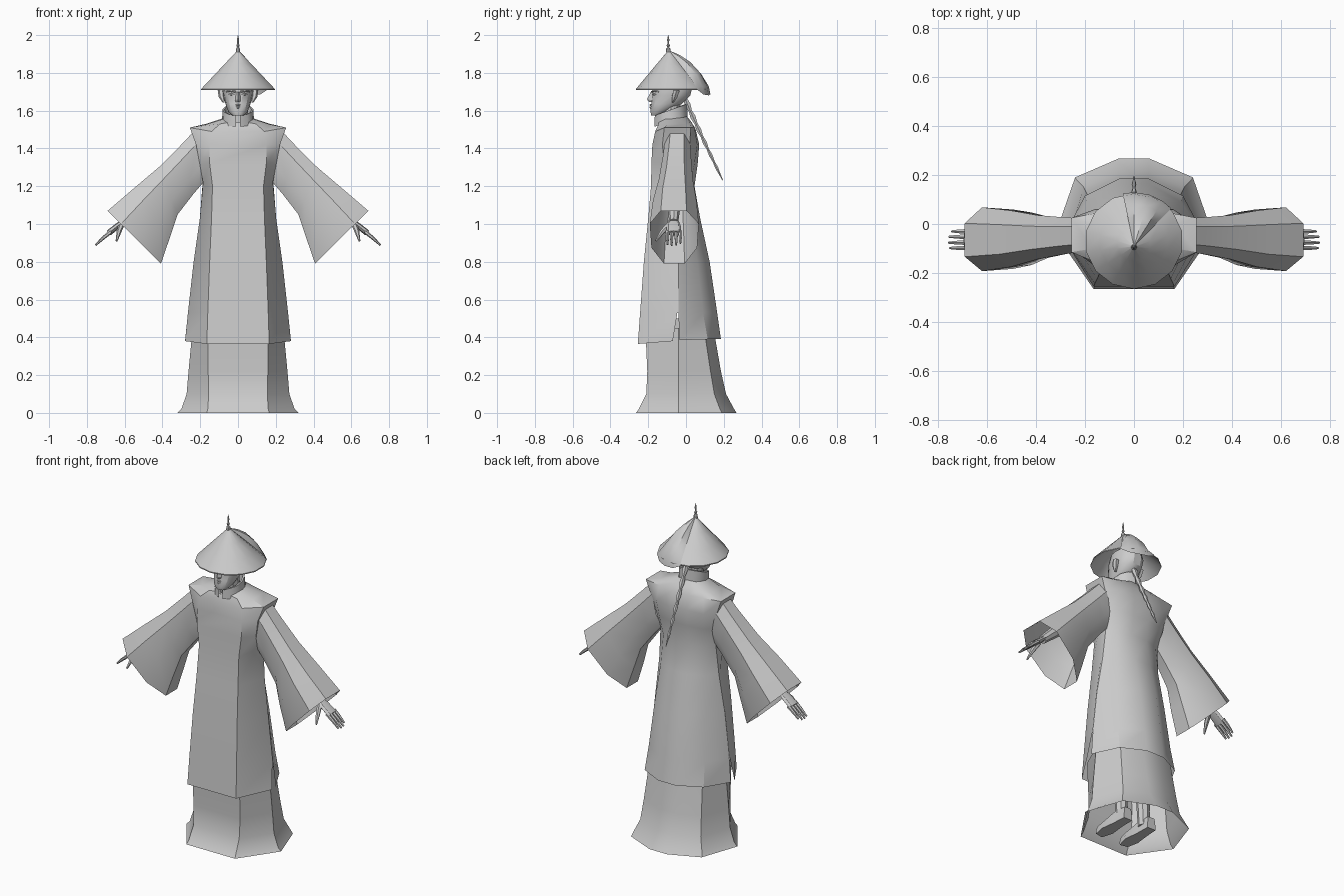
import bpy, bmesh, math
from mathutils import Vector

grey = bpy.data.materials.new("plain_grey")
grey.diffuse_color = (0.6, 0.6, 0.6, 1)


def add_object(name, bm):
    bmesh.ops.remove_doubles(bm, verts=bm.verts, dist=0.0002)
    bmesh.ops.recalc_face_normals(bm, faces=bm.faces)
    me = bpy.data.meshes.new(name)
    bm.to_mesh(me)
    bm.free()
    me.materials.append(grey)
    ob = bpy.data.objects.new(name, me)
    bpy.context.collection.objects.link(ob)
    return ob


def loft(name, rings, start=False, end=False, skip=(), closed=True):
    """Skin equal-length rings; skip holds (band, side) faces left open."""
    bm = bmesh.new()
    vs = [[bm.verts.new(p) for p in r] for r in rings]
    n = len(vs[0])
    for b in range(len(vs) - 1):
        for i in range(n if closed else n - 1):
            if (b, i) not in skip:
                j = (i + 1) % n
                bm.faces.new((vs[b][i], vs[b][j], vs[b + 1][j], vs[b + 1][i]))
    if start:
        bm.faces.new(vs[0])
    if end:
        bm.faces.new(vs[-1])
    return add_object(name, bm)


def tube(name, pts, radii, n=6, flat=1.0):
    """Round tube along a path; flat squashes it vertically."""
    pts = [Vector(p) for p in pts]
    rings = []
    for k, p in enumerate(pts):
        d = (pts[min(k + 1, len(pts) - 1)] - pts[max(k - 1, 0)]).normalized()
        u = d.cross(Vector((0, 1, 0)) if abs(d.y) < 0.9 else Vector((1, 0, 0))).normalized()
        w = d.cross(u)
        rings.append([p + radii[k] * (u * flat * math.cos(a) + w * math.sin(a))
                      for a in (2 * math.pi * i / n for i in range(n))])
    return loft(name, rings, True, True)


def both_sides(half):
    """Complete a right half outline (front to back) with its mirror."""
    return half + [(-x, y, z) for x, y, z in reversed(half)]


# Long under-skirt: z, front (x, y), side (x, y), back side (x, y), back (x, y)
skirt = [(0.0, .165, -.265, .32, -.04, .24, .19, .06, .268),
         (0.02, .16, -.25, .30, -.04, .235, .18, .06, .255),
         (0.10, .155, -.21, .272, -.04, .205, .15, .06, .212),
         (0.22, .158, -.205, .262, -.04, .195, .13, .06, .185),
         (0.45, .16, -.215, .24, -.04, .18, .095, .06, .145)]
loft("under_skirt", [both_sides([(r[i], r[i + 1], r[0]) for i in (1, 3, 5, 7)]) for r in skirt])

# Tunic: front (x,y,z), side front, side back, back side, back
tunic = [
    [(.165, -.255, .365), (.28, -.07, .38), (.28, -.035, .385), (.20, .115, .39), (.06, .185, .39)],
    [(.16, -.243, .53), (.265, -.046, .53), (.265, -.04, .53), (.19, .09, .53), (.06, .165, .53)],
    [(.15, -.223, .80), (.235, -.046, .80), (.235, -.04, .80), (.17, .06, .80), (.06, .125, .80)],
    [(.14, -.20, 1.03), (.202, -.046, 1.03), (.202, -.03, 1.03), (.15, .03, 1.03), (.055, .075, 1.03)],
    [(.135, -.185, 1.20), (.185, -.09, 1.22), (.187, -.02, 1.22), (.14, .02, 1.20), (.055, .045, 1.20)],
    [(.15, -.183, 1.32), (.203, -.115, 1.32), (.203, 0, 1.32), (.15, .045, 1.32), (.055, .062, 1.32)],
    [(.15, -.178, 1.42), (.222, -.125, 1.42), (.222, .02, 1.42), (.16, .06, 1.42), (.055, .07, 1.42)],
    [(.14, -.163, 1.49), (.255, -.115, 1.51), (.255, .025, 1.51), (.15, .045, 1.51), (.055, .05, 1.505)],
    [(.095, -.145, 1.53), (.17, -.10, 1.527), (.17, 0, 1.53), (.11, .02, 1.54), (.045, .025, 1.545)],
    [(.04, -.145, 1.54), (.08, -.11, 1.555), (.08, -.05, 1.56), (.06, -.01, 1.565), (.025, .005, 1.57)]]
# the hem is slit open at both hips
loft("tunic", [both_sides(r) for r in tunic], skip=((0, 1), (0, 7)))


# Standing collar, split at the throat and higher at the nape
def collar_ring(rx, ry, z_front, z_back):
    ring = []
    for i in range(13):
        a = math.radians(-82 + i * 344 / 12)
        t = (1 + math.sin(a)) / 2
        ring.append((rx * math.cos(a), -.08 + ry * math.sin(a), z_front + (z_back - z_front) * t))
    return ring


loft("collar", [collar_ring(.085, .088, 1.515, 1.565), collar_ring(.082, .086, 1.575, 1.635),
                collar_ring(.072, .076, 1.575, 1.635), collar_ring(.07, .072, 1.53, 1.57)], closed=False)
tube("neck", [(0, -.075, 1.48), (0, -.08, 1.66)], [.056, .052], 10)

# Head: z, half width, front y, back y
head = [(1.575, .03, -.185, -.13), (1.597, .052, -.19, -.09), (1.635, .066, -.185, -.02),
        (1.68, .077, -.18, .025), (1.73, .082, -.178, .038), (1.78, .072, -.165, .025),
        (1.815, .035, -.125, -.02)]
rings = []
for z, w, f, b in head:
    ring = []
    for i in range(14):
        a = 2 * math.pi * i / 14
        s, c = math.sin(a), math.cos(a)
        ring.append((w * math.copysign(abs(c) ** .8, c), (f + b) / 2 + (b - f) / 2 * s, z))
    rings.append(ring)
loft("head", rings, True, True)

# Face details
loft("nose", [[(-.009, -.178, 1.70), (.009, -.178, 1.70), (0, -.186, 1.70)],
              [(-.016, -.178, 1.655), (.016, -.178, 1.655), (0, -.207, 1.66)],
              [(-.014, -.178, 1.645), (.014, -.178, 1.645), (0, -.195, 1.647)]], True, True)
tube("upper_lip", [(-.03, -.172, 1.625), (0, -.187, 1.63), (.03, -.172, 1.625)], [.003, .006, .003])
tube("lower_lip", [(-.025, -.174, 1.618), (0, -.188, 1.617), (.025, -.174, 1.618)], [.003, .006, .003])
for s, side in ((1, "right"), (-1, "left")):
    tube(side + "_brow", [(s * .014, -.18, 1.70), (s * .04, -.17, 1.708), (s * .062, -.145, 1.70)],
         [.005, .007, .003])
    tube(side + "_eye", [(s * .02, -.177, 1.685), (s * .035, -.171, 1.687), (s * .05, -.16, 1.685)],
         [.002, .006, .002])
    tube(side + "_ear", [(s * .076, -.07, 1.645), (s * .086, -.06, 1.675), (s * .09, -.05, 1.705),
                         (s * .08, -.06, 1.715)], [.006, .016, .018, .008])

# Braid: swelling segments down the back
count = 13
tube("braid", [(0, -.005 + .2 * (k / count) ** 1.05, 1.665 - .435 * k / count) for k in range(count + 1)],
     [(.019 if k % 2 else .011) * (1 - .6 * k / count) for k in range(count)] + [.002], 6)

# Conical hat, hollow below, slightly ragged at the back
APEX = Vector((0, -.092, 1.922))


def brim(a, grow=1.0):
    return Vector((.2 * grow * math.cos(a), -.07 + .195 * grow * math.sin(a), 1.715))


outer, under = [], []
for t in (.03, .35, .7, 1):
    outer.append([APEX.lerp(brim(2 * math.pi * (i + .5) / 14), t) for i in range(14)])
for t in (1, .7, .35, .03):
    under.append([APEX.lerp(brim(2 * math.pi * (i + .5) / 14), t) - Vector((0, 0, .006)) for i in range(14)])
loft("hat", outer + under, True, True)

# Lifted flap curling over the back right of the hat
flap = []
for t, lift in ((.05, .004), (.3, .033), (.55, .05), (.8, .045), (.98, .012), (1.02, -.03)):
    flap.append([APEX.lerp(brim(math.radians(d)), min(t, 1.02)) + Vector((0, 0, lift * k))
                 for d, k in ((103, .1), (90, .8), (72, 1), (55, .85), (42, .1))])
loft("hat_flap", flap, closed=False)

# Finial
tube("finial", [(0, -.094, z) for z in (1.91, 1.928, 1.936, 1.946, 1.955, 1.975, 1.985, 2.0)],
     [.012, .011, .005, .009, .004, .006, .004, .001], 8)

# Sleeve sections: top (x, z), bottom (x, z), centre y, half depth
sleeve = [(.225, 1.50, .175, 1.23, -.045, .068), (.30, 1.42, .235, 1.16, -.048, .075),
          (.42, 1.30, .32, 1.05, -.054, .09), (.55, 1.19, .36, .93, -.06, .115),
          (.69, 1.07, .408, .79, -.062, .13)]
# around each section: fraction from top to bottom, fraction of depth
section = [(0, -.55), (.25, -1), (.7, -.93), (1, -.42), (1, .42), (.7, .93), (.25, 1), (0, .5)]
for s, side in ((1, "right"), (-1, "left")):
    loft(side + "_sleeve", [[(s * (tx + (bx - tx) * t), cy + hd * d, tz + (bz - tz) * t)
                             for t, d in section] for tx, tz, bx, bz, cy, hd in sleeve])
    tube(side + "_forearm", [(s * .32, -.06, 1.27), (s * .48, -.062, 1.13), (s * .61, -.065, 1.01)],
         [.045, .038, .024], 8)
    # palm, four fingers and thumb
    tube(side + "_palm", [(s * .595, -.065, 1.022), (s * .635, -.066, .992), (s * .685, -.065, .952)],
         [.024, .038, .04], 8, .4)
    for k, (y, tip) in enumerate(((-.098, .95), (-.076, 1.0), (-.052, .98), (-.030, .85))):
        tube(f"{side}_finger_{k + 1}", [(s * .672, y, .96), (s * (.672 + .045 * tip), y, .96 - .037 * tip),
                                       (s * (.672 + .083 * tip), y, .96 - .073 * tip)], [.011, .009, .005], 6)
    tube(side + "_thumb", [(s * .615, -.085, 1.0), (s * .63, -.125, .96), (s * .643, -.16, .91)],
         [.015, .013, .005], 6)

    # Leg and shoe hidden beneath the skirt
    tube(side + "_leg", [(s * .08, -.01, .04), (s * .08, -.015, .14), (s * .085, -.02, .5)],
         [.034, .036, .06], 8)
    outline = [(-.028, .05), (.028, .05), (.034, -.04), (.044, -.12), (.03, -.19),
               (-.02, -.2), (-.04, -.13), (-.03, -.04)]
    loft(side + "_shoe", [[(s * (.085 + x * k), y * (.9 + .1 * k), z + (lift if y > -.1 else 0))
                           for x, y in outline]
                          for z, k, lift in ((.003, 1, 0), (.02, 1.05, 0), (.05, .8, .025))], True, True)

# Smooth shading with crisp folds
for ob in bpy.context.scene.objects:
    ob.select_set(True)
    bpy.context.view_layer.objects.active = ob
bpy.ops.object.shade_smooth_by_angle(angle=math.radians(30))
